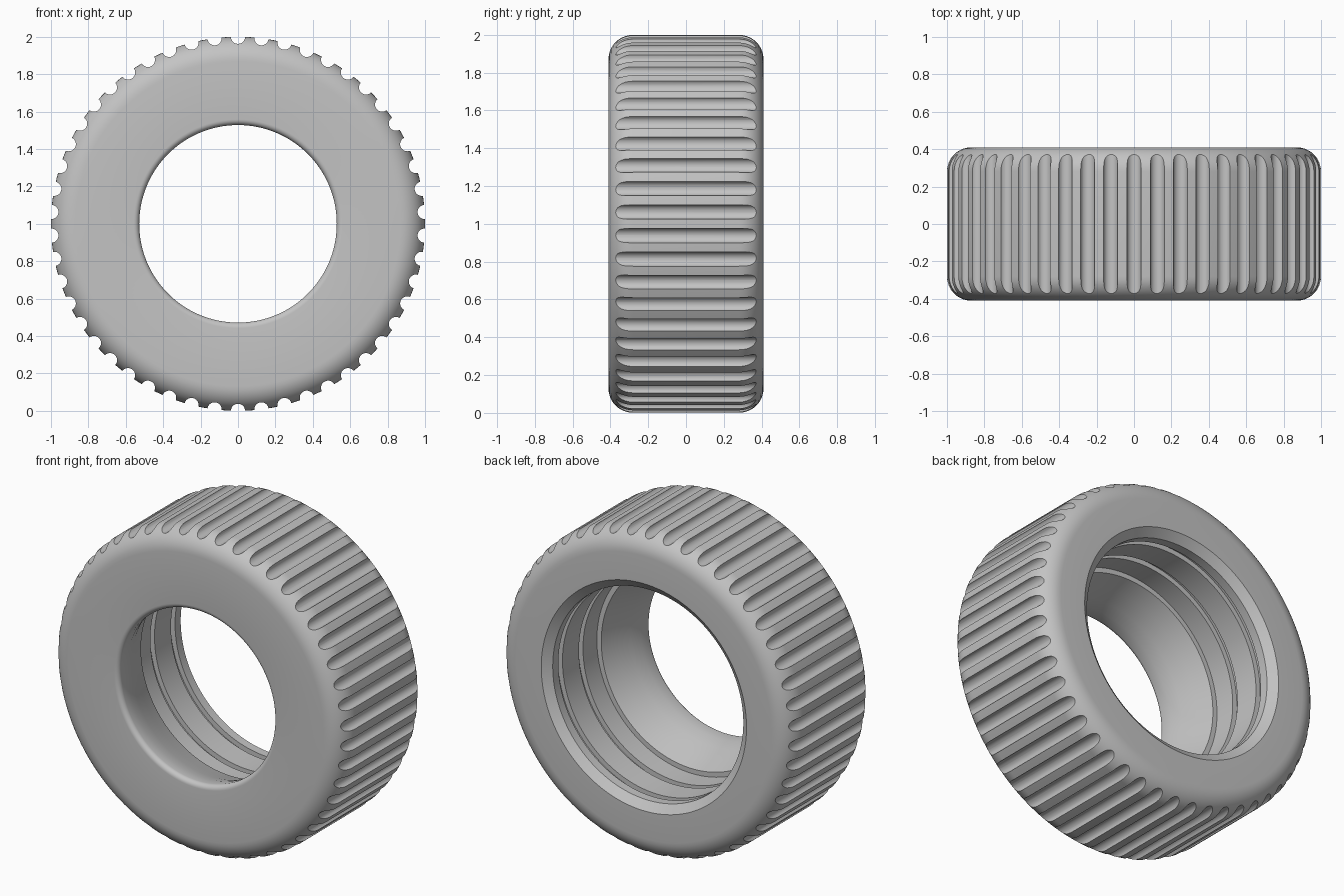
import bpy, bmesh, math
from mathutils import Matrix, Vector

cube = bpy.data.objects.get("Cube")
if cube:
    bpy.data.objects.remove(cube, do_unlink=True)

HALF = 0.41        # half the width of the ring
FILLET = 0.13      # outer corner rounding
GROOVES = 50
SEGMENTS = 200
CENTER = Vector((0, 0, 1))


def arc(r, y, radius, start, end, steps):
    """Points (r, y) along an arc, angles in degrees from the outward direction."""
    angles = [math.radians(start + (end - start) * i / steps) for i in range(steps + 1)]
    return [(r + radius * math.cos(a), y + radius * math.sin(a)) for a in angles]


def make_object(name, bm):
    mesh = bpy.data.meshes.new(name)
    bm.to_mesh(mesh)
    bm.free()
    obj = bpy.data.objects.new(name, mesh)
    bpy.context.collection.objects.link(obj)
    return obj


# Cross-section: rounded outside
profile = arc(1 - FILLET, -HALF + FILLET, FILLET, -90, 0, 10)
profile += arc(1 - FILLET, HALF - FILLET, FILLET, 0, 90, 10)

# Back opening: chamfer, then a straight wall with two narrow channels
WALL = 0.65
profile += [(0.70, HALF), (WALL, HALF - 0.04)]
for depth in (0.095, 0.295):
    near, far = HALF - depth, HALF - depth - 0.04
    profile += [(WALL, near), (WALL + 0.03, near), (WALL + 0.03, far), (WALL, far)]

# Shoulder, tapering bore and rounded front rim
profile += [(WALL, -0.06), (0.62, -0.06), (0.585, -0.16), (0.553, -0.25), (0.534, -0.32)]
profile += arc(0.558, -HALF + 0.03, 0.03, 180, 270, 6)

# Revolve the cross-section about the y axis
bm = bmesh.new()
verts = [bm.verts.new((0, y, 1 + r)) for r, y in profile]
edges = [bm.edges.new((a, b)) for a, b in zip(verts, verts[1:] + verts[:1])]
bmesh.ops.spin(bm, geom=verts + edges, cent=CENTER, axis=(0, 1, 0),
               angle=math.tau, steps=SEGMENTS, use_merge=True)
bmesh.ops.remove_doubles(bm, verts=bm.verts, dist=1e-5)
bmesh.ops.recalc_face_normals(bm, faces=bm.faces)
ring = make_object("grip_ring", bm)

# Round rods that cut the grip grooves around the rim
bm = bmesh.new()
for i in range(GROOVES):
    place = (Matrix.Translation(CENTER)
             @ Matrix.Rotation(math.tau * i / GROOVES, 4, 'Y')
             @ Matrix.Translation((0, 0, 1))
             @ Matrix.Rotation(math.pi / 2, 4, 'X'))
    bmesh.ops.create_cone(bm, cap_ends=True, segments=28, radius1=0.038,
                          radius2=0.038, depth=1, matrix=place)
cutter = make_object("groove_cutter", bm)
cutter.hide_render = True

cut = ring.modifiers.new("grooves", 'BOOLEAN')
cut.operation = 'DIFFERENCE'
cut.solver = 'EXACT'
cut.object = cutter

bpy.ops.object.select_all(action='DESELECT')
ring.select_set(True)
bpy.context.view_layer.objects.active = ring
bpy.ops.object.modifier_apply(modifier=cut.name)
bpy.data.objects.remove(cutter, do_unlink=True)

# Single grey material
grey = bpy.data.materials.new("plain_grey")
grey.use_nodes = True
color = (0.55, 0.55, 0.55, 1)
grey.diffuse_color = color
grey.node_tree.nodes["Principled BSDF"].inputs["Base Color"].default_value = color
ring.data.materials.clear()
ring.data.materials.append(grey)

bpy.ops.object.shade_smooth_by_angle(angle=math.radians(30))
